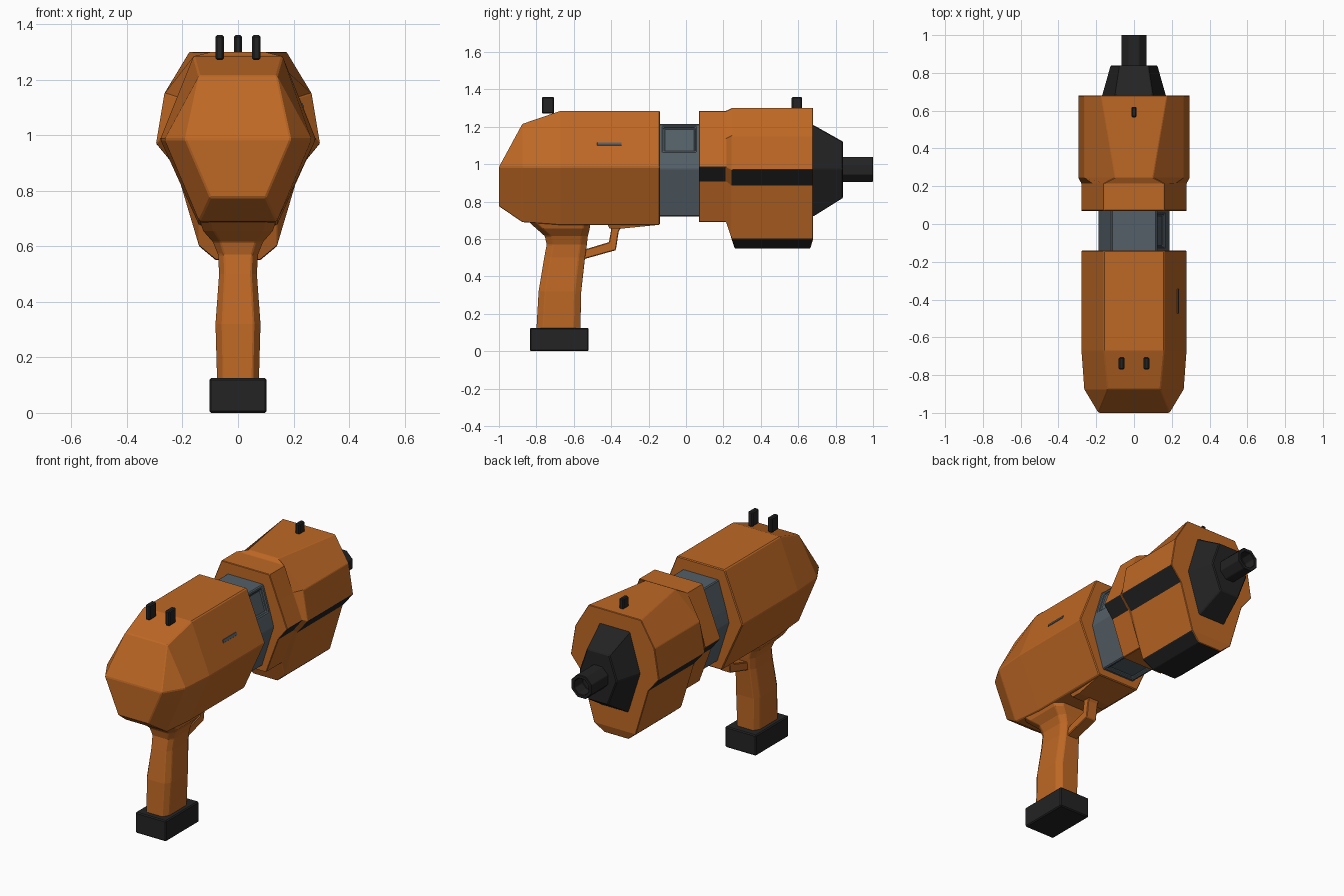
import bpy, bmesh, math
from mathutils import Matrix, Vector

if "Cube" in bpy.data.objects:
    bpy.data.objects.remove(bpy.data.objects["Cube"])


def material(name, rgb):
    m = bpy.data.materials.new(name)
    m.diffuse_color = (*rgb, 1)
    m.use_nodes = True
    m.node_tree.nodes["Principled BSDF"].inputs["Base Color"].default_value = m.diffuse_color
    return m


ORANGE = material("burnt orange", (0.515, 0.138, 0.018))
BLACK = material("matte black", (0.017, 0.017, 0.017))
GREY = material("slate grey", (0.088, 0.115, 0.135))


def finish(name, bm, mats, bevel=0.005):
    bmesh.ops.remove_doubles(bm, verts=bm.verts, dist=1e-5)
    bmesh.ops.recalc_face_normals(bm, faces=bm.faces)
    mesh = bpy.data.meshes.new(name)
    bm.to_mesh(mesh)
    bm.free()
    ob = bpy.data.objects.new(name, mesh)
    bpy.context.collection.objects.link(ob)
    for m in mats:
        mesh.materials.append(m)
    if bevel:
        mod = ob.modifiers.new("soft edges", "BEVEL")
        mod.width, mod.segments = bevel, 1
        mod.limit_method, mod.angle_limit = "ANGLE", math.radians(25)
    return ob


def loft(name, halves, mats, paint=None, recess=None, bevel=0.005):
    """Skin mirrored half sections; paint and recess are rules on (segment, side)."""
    bm = bmesh.new()
    n = len(halves[0])
    rings = []
    for h in halves:
        pts = list(h) + [(-x, y, z) for x, y, z in reversed(h)]
        rings.append([bm.verts.new(p) for p in pts])
    sunk = []
    for s, (a, b) in enumerate(zip(rings, rings[1:])):
        for k in range(2 * n):
            q = (k + 1) % (2 * n)
            f = bm.faces.new((a[k], a[q], b[q], b[k]))
            side = k if k < n or k == 2 * n - 1 else 2 * n - 2 - k
            if paint:
                f.material_index = paint(s, side)
            if recess and recess(s, k):
                sunk.append(f)
    for r in (rings[0], rings[-1]):
        for i in range(n - 1):
            bm.faces.new((r[i], r[i + 1], r[2 * n - 2 - i], r[2 * n - 1 - i]))
    bmesh.ops.recalc_face_normals(bm, faces=bm.faces)
    if sunk:
        bmesh.ops.inset_individual(bm, faces=sunk, thickness=0.025)
        bmesh.ops.inset_individual(bm, faces=sunk, thickness=0.006, depth=-0.015)
    return finish(name, bm, mats, bevel)


def at_y(y, pts):
    return [(x, y, z) for x, z in pts]


def box(name, x, y, z, mat, bevel=0.006):
    bm = bmesh.new()
    mid = [(p[0] + p[1]) / 2 for p in (x, y, z)]
    size = [p[1] - p[0] for p in (x, y, z)]
    bmesh.ops.create_cube(bm, size=1, matrix=Matrix.Translation(mid) @ Matrix.Diagonal((*size, 1)))
    return finish(name, bm, [mat], bevel)


# Rear body: six-sided shell with a faceted, tapered end
hexagon = [(0.16, 1.285), (0.28, 0.985), (0.14, 0.675)]
loft("rear_body", [
    at_y(-0.14, hexagon),
    at_y(-0.67, hexagon),
    at_y(-0.875, [(0.14, 1.215), (0.265, 0.985), (0.14, 0.69)]),
    [(0.14, -0.875, 1.215), (0.19, -1.0, 0.985), (0.10, -1.0, 0.775)],
], [ORANGE])

# Core between the two shells, with a sunken side panel and underside panel
core = [(0.12, 1.215), (0.17, 1.05), (0.19, 0.975), (0.11, 0.72)]
loft("core", [at_y(-0.16, core), at_y(-0.14, core), at_y(0.07, core), at_y(0.09, core)],
     [GREY], recess=lambda s, k: s == 1 and k in (0, 3))

# Front shell: small collar stepping up to a deep housing with dark side and base facets
collar = [(0.16, 1.285), (0.22, 1.135), (0.28, 0.985), (0.22, 0.908), (0.14, 0.69), (0.08, 0.69)]
housing = [(0.175, 1.30), (0.265, 1.15), (0.295, 0.97), (0.225, 0.885), (0.14, 0.60), (0.08, 0.55)]
start_y = [0.245, 0.245, 0.245, 0.245, 0.245, 0.26]
end_y = [0.68, 0.68, 0.68, 0.68, 0.68, 0.665]


def shell_paint(seg, side):
    stripe = side == 3 - 1 and seg != 1
    base = side in (4, 5) and seg == 2
    return 1 if stripe or base else 0


rear = [(0.10 if i == 0 else x, y, z) for i, ((x, z), y) in enumerate(zip(housing, start_y))]
front = [(x, y, z) for (x, z), y in zip(housing, end_y)]
loft("front_shell", [at_y(0.07, collar), at_y(0.215, collar), rear, front],
     [ORANGE, BLACK], paint=shell_paint, bevel=0.003)

# Nozzle cone and hollow barrel
loft("nozzle", [
    at_y(0.66, [(0.10, 1.21), (0.17, 0.975), (0.09, 0.72)]),
    at_y(0.68, [(0.10, 1.21), (0.17, 0.975), (0.09, 0.72)]),
    at_y(0.84, [(0.075, 1.12), (0.125, 0.975), (0.065, 0.82)]),
], [BLACK])

bm = bmesh.new()
turn = Matrix.Translation((0, 0.91, 0.972)) @ Matrix.Rotation(-math.pi / 2, 4, "X") @ Matrix.Rotation(math.pi / 8, 4, "Z")
bmesh.ops.create_cone(bm, cap_ends=True, segments=8, radius1=0.073, radius2=0.073, depth=0.18, matrix=turn)
mouth = max(bm.faces, key=lambda f: f.calc_center_median().y)
bmesh.ops.inset_individual(bm, faces=[mouth], thickness=0.022)
bmesh.ops.inset_individual(bm, faces=[mouth], thickness=0.001, depth=-0.08)
finish("barrel", bm, [BLACK], 0.003)


# Grip: chamfered column, leaning and flaring into the body
def grip_ring(z, w, y0, y1):
    c = 0.035
    return [(w * 0.7, y0, z), (w, y0 + c, z), (w, y1 - c, z), (w * 0.7, y1, z)]


loft("grip", [grip_ring(*r) for r in (
    (0.11, 0.075, -0.80, -0.565), (0.32, 0.081, -0.788, -0.56), (0.50, 0.068, -0.758, -0.54),
    (0.57, 0.072, -0.745, -0.53), (0.615, 0.09, -0.755, -0.525), (0.655, 0.125, -0.80, -0.515),
    (0.70, 0.14, -0.85, -0.51))], [ORANGE], bevel=0.004)
box("grip_base", (-0.103, 0.103), (-0.835, -0.52), (0, 0.125), BLACK)

# Trigger guard: bent strap swept down from the body to the grip
outer = [(-0.33, 0.69), (-0.36, 0.64), (-0.375, 0.54), (-0.56, 0.488)]
inner = [(-0.42, 0.69), (-0.40, 0.65), (-0.412, 0.583), (-0.56, 0.538)]
loft("trigger_guard", [[(0.035, *a), (0.035, *b)] for a, b in zip(outer, inner)], [ORANGE], bevel=0.004)

# Underside keel ahead of the guard
loft("keel", [
    [(0.13, -0.43, 0.70), (0.11, -0.41, 0.657)],
    [(0.13, -0.35, 0.70), (0.11, -0.35, 0.655)],
    [(0.13, -0.15, 0.70), (0.13, -0.15, 0.675)],
], [ORANGE], bevel=0)

# Sights
for side, label in ((-1, "left"), (1, "right")):
    x = side * 0.066
    box(f"rear_sight_{label}", (x - 0.015, x + 0.015), (-0.77, -0.705), (1.27, 1.36), BLACK)
box("front_sight", (-0.014, 0.014), (0.565, 0.62), (1.28, 1.36), BLACK)

# Thin slot plate lying on the right upper facet
slope = Vector((0.12, 0, -0.30)).normalized()
normal = Vector((0.30, 0, 0.12)).normalized()
slot = box("side_slot", (-0.004, 0.004), (-0.065, 0.065), (-0.009, 0.009), GREY, 0.001)
slot.matrix_world = Matrix.Translation((0.231, -0.41, 1.107)) @ Matrix((
    (normal.x, 0, -slope.x, 0), (0, 1, 0, 0), (normal.z, 0, -slope.z, 0), (0, 0, 0, 1)))
